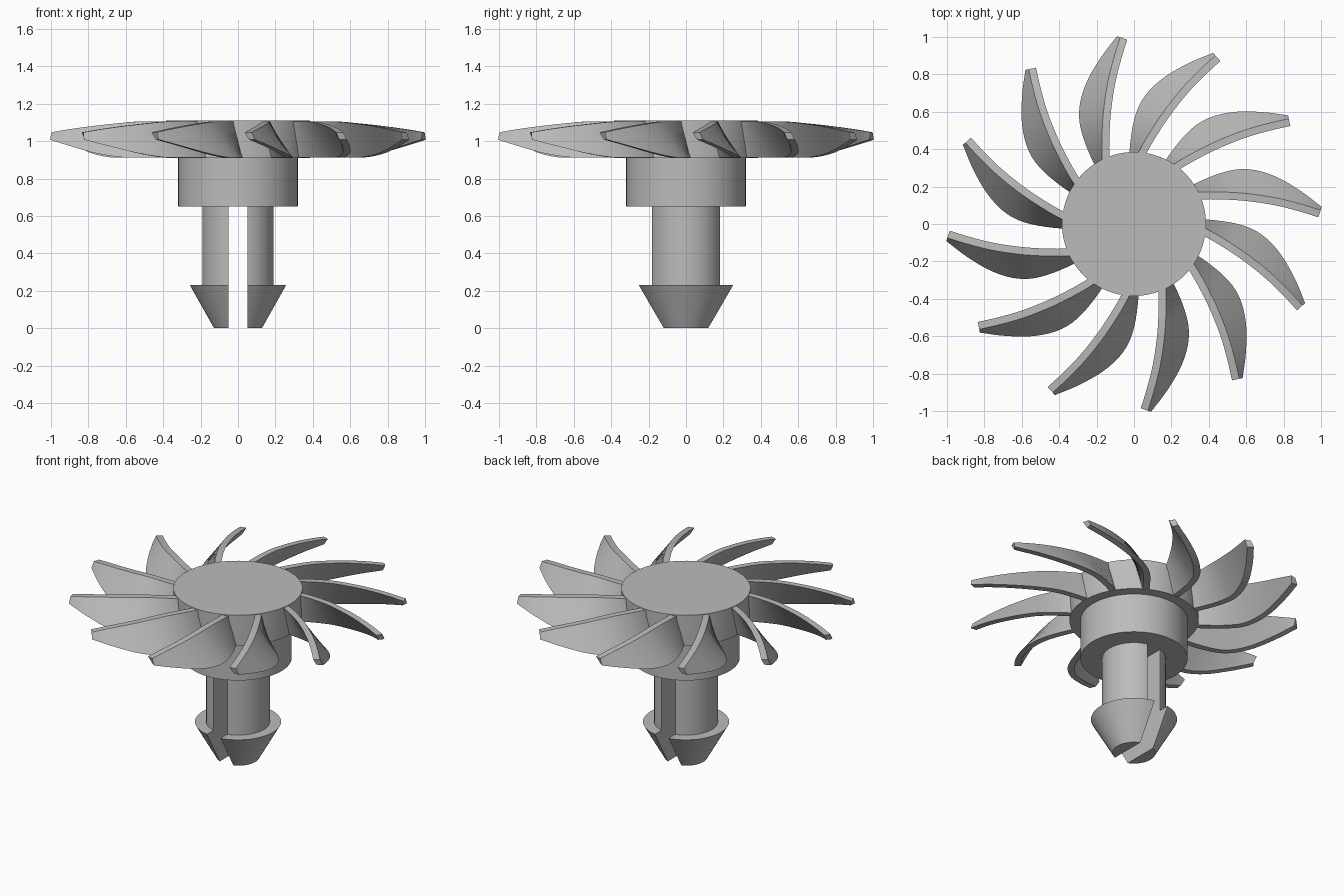
import bpy
import bmesh
from math import cos, sin, pi, radians
from mathutils import Vector

old = bpy.data.objects.get("Cube")
if old:
    bpy.data.objects.remove(old, do_unlink=True)

grey = bpy.data.materials.new("plain grey")
grey.use_nodes = True
colour = (0.5, 0.5, 0.5, 1)
grey.diffuse_color = colour
grey.node_tree.nodes["Principled BSDF"].inputs["Base Color"].default_value = colour


def finish(bm, name):
    """Turn a bmesh into a named, shaded object."""
    bmesh.ops.recalc_face_normals(bm, faces=bm.faces)
    mesh = bpy.data.meshes.new(name)
    bm.to_mesh(mesh)
    bm.free()
    mesh.materials.append(grey)
    obj = bpy.data.objects.new(name, mesh)
    bpy.context.collection.objects.link(obj)
    bpy.ops.object.select_all(action="DESELECT")
    obj.select_set(True)
    bpy.context.view_layer.objects.active = obj
    bpy.ops.object.shade_smooth_by_angle(angle=radians(30))
    return obj


def lathe(profile, sides=64):
    """Revolve (radius, height) points into a closed solid."""
    bm = bmesh.new()
    rings = [[bm.verts.new((r * cos(2 * pi * i / sides), r * sin(2 * pi * i / sides), z))
              for i in range(sides)] for r, z in profile]
    for a, b in zip(rings, rings[1:]):
        for i in range(sides):
            j = (i + 1) % sides
            bm.faces.new((a[i], a[j], b[j], b[i]))
    bm.faces.new(rings[0])
    bm.faces.new(rings[-1])
    return bm


# Hub disc with the narrower collar below it
finish(lathe([(0.32, 0.65), (0.32, 0.91), (0.385, 0.91), (0.385, 1.11)]), "hub")

# Split shaft with a tapered barb: two prongs either side of a slot
for side, name in ((1, "left_prong"), (-1, "right_prong")):
    bm = lathe([(0.128, 0), (0.257, 0.23), (0.19, 0.23), (0.19, 0.655)])
    bmesh.ops.bisect_plane(bm, geom=bm.verts[:] + bm.edges[:] + bm.faces[:],
                           plane_co=(side * 0.05, 0, 0), plane_no=(side, 0, 0),
                           clear_inner=True)
    bmesh.ops.holes_fill(bm, edges=[e for e in bm.edges if e.is_boundary])
    finish(bm, name)

# Top and bottom edges of one blade, from the hub to the tip
TOP = [(0.27, 0.14, 1.105), (0.38, 0.152, 1.106), (0.54, 0.148, 1.104), (0.665, 0.135, 1.093),
       (0.78, 0.115, 1.08), (0.895, 0.085, 1.064), (0.992, 0.055, 1.047)]
BOTTOM = [(0.24, 0.14, 0.912), (0.35, 0.205, 0.912), (0.50, 0.262, 0.912), (0.62, 0.272, 0.914),
          (0.75, 0.235, 0.935), (0.88, 0.16, 0.972), (0.992, 0.075, 1.008)]


def smooth_path(points, steps=5):
    """Catmull-Rom curve through the points."""
    p = [Vector(q) for q in points]
    p = [2 * p[0] - p[1]] + p + [2 * p[-1] - p[-2]]
    out = []
    for a, b, c, d in zip(p, p[1:], p[2:], p[3:]):
        for k in range(steps):
            t = k / steps
            out.append(b + (c - a) * t / 2 + (2 * a - 5 * b + 4 * c - d) * t * t / 2
                       + (3 * b - a - 3 * c + d) * t ** 3 / 2)
    return out + [p[-2]]


def edge_pair(path, half=0.02):
    """Offset a path sideways, both ways, in the horizontal plane."""
    pairs = []
    for i, q in enumerate(path):
        d = path[min(i + 1, len(path) - 1)] - path[max(i - 1, 0)]
        n = Vector((-d.y, d.x, 0)).normalized() * half
        pairs.append((q + n, q - n))
    return pairs


# Blade: a thick twisted sheet between the two edges
bm = bmesh.new()
sections = [[bm.verts.new(v) for v in (t[0], t[1], b[1], b[0])]
            for t, b in zip(edge_pair(smooth_path(TOP)), edge_pair(smooth_path(BOTTOM)))]
for a, b in zip(sections, sections[1:]):
    for i in range(4):
        j = (i + 1) % 4
        bm.faces.new((a[i], a[j], b[j], b[i]))
bm.faces.new(sections[0])
bm.faces.new(sections[-1])
blade = finish(bm, "blade_1")

# Ring of twelve blades
COUNT = 12
for k in range(1, COUNT):
    copy = bpy.data.objects.new(f"blade_{k + 1}", blade.data)
    copy.rotation_euler.z = 2 * pi * k / COUNT
    bpy.context.collection.objects.link(copy)
